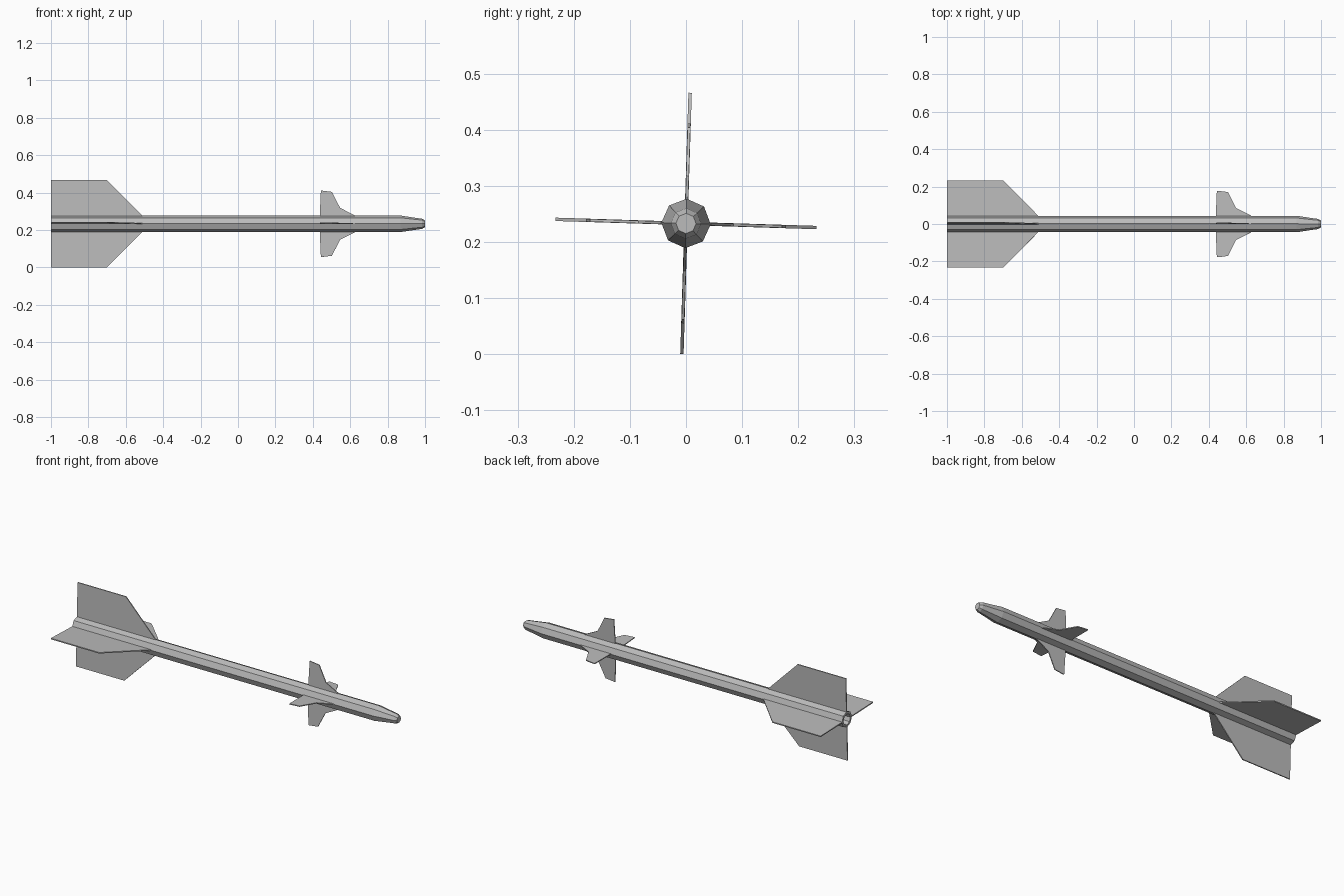
import bpy, bmesh
from math import sin, cos, pi, radians
from mathutils import Matrix

cube = bpy.data.objects.get("Cube")
if cube:
    bpy.data.objects.remove(cube)

AXIS_Z = 0.233      # height of the body axis
ROLL = radians(-1.8)  # slight roll of the whole model
SIDES = 8

grey = bpy.data.materials.new("light_grey")
grey.use_nodes = True
colour = (0.5, 0.5, 0.5, 1)
grey.diffuse_color = colour
grey.node_tree.nodes["Principled BSDF"].inputs["Base Color"].default_value = colour


def finish(name, bm, roll):
    """Turn a bmesh about the body axis and make it an object."""
    bmesh.ops.recalc_face_normals(bm, faces=bm.faces)
    bm.transform(Matrix.Translation((0, 0, AXIS_Z)) @ Matrix.Rotation(roll, 4, "X"))
    mesh = bpy.data.meshes.new(name)
    bm.to_mesh(mesh)
    bm.free()
    mesh.materials.append(grey)
    obj = bpy.data.objects.new(name, mesh)
    bpy.context.collection.objects.link(obj)


def lathe(name, profile):
    """Eight-sided body along x from (x, radius) pairs, capped at both ends."""
    bm = bmesh.new()
    rings = []
    for x, r in profile:
        angles = [2 * pi * i / SIDES for i in range(SIDES)]
        rings.append([bm.verts.new((x, r * sin(a), r * cos(a))) for a in angles])
    for a, b in zip(rings, rings[1:]):
        for i in range(SIDES):
            j = (i + 1) % SIDES
            bm.faces.new((a[i], a[j], b[j], b[i]))
    bm.faces.new(rings[0])
    bm.faces.new(rings[-1])
    finish(name, bm, ROLL)


def fins(name, outline, thickness):
    """Four thin plates around the body from one (x, radius) outline."""
    for k, side in enumerate(("top", "right", "bottom", "left")):
        bm = bmesh.new()
        face = bm.faces.new([bm.verts.new((x, -thickness / 2, r)) for x, r in outline])
        grown = bmesh.ops.extrude_face_region(bm, geom=[face])["geom"]
        moved = [v for v in grown if isinstance(v, bmesh.types.BMVert)]
        bmesh.ops.translate(bm, verts=moved, vec=(0, thickness, 0))
        finish(f"{side}_{name}", bm, ROLL + k * pi / 2)


# Body with recessed nozzle, tapered nose and blunt tip
lathe("body", [(-0.95, 0.028), (-1, 0.031), (-1, 0.044), (0.87, 0.044),
               (0.935, 0.034), (0.985, 0.027), (1, 0.018)])

# Large tail fins and small forward fins
fins("tail_fin", [(-1, 0.038), (-1, 0.233), (-0.7, 0.233), (-0.51, 0.042), (-0.51, 0.038)], 0.006)
fins("forward_fin", [(0.437, 0.038), (0.443, 0.178), (0.502, 0.171),
                     (0.546, 0.085), (0.625, 0.045), (0.625, 0.038)], 0.005)
